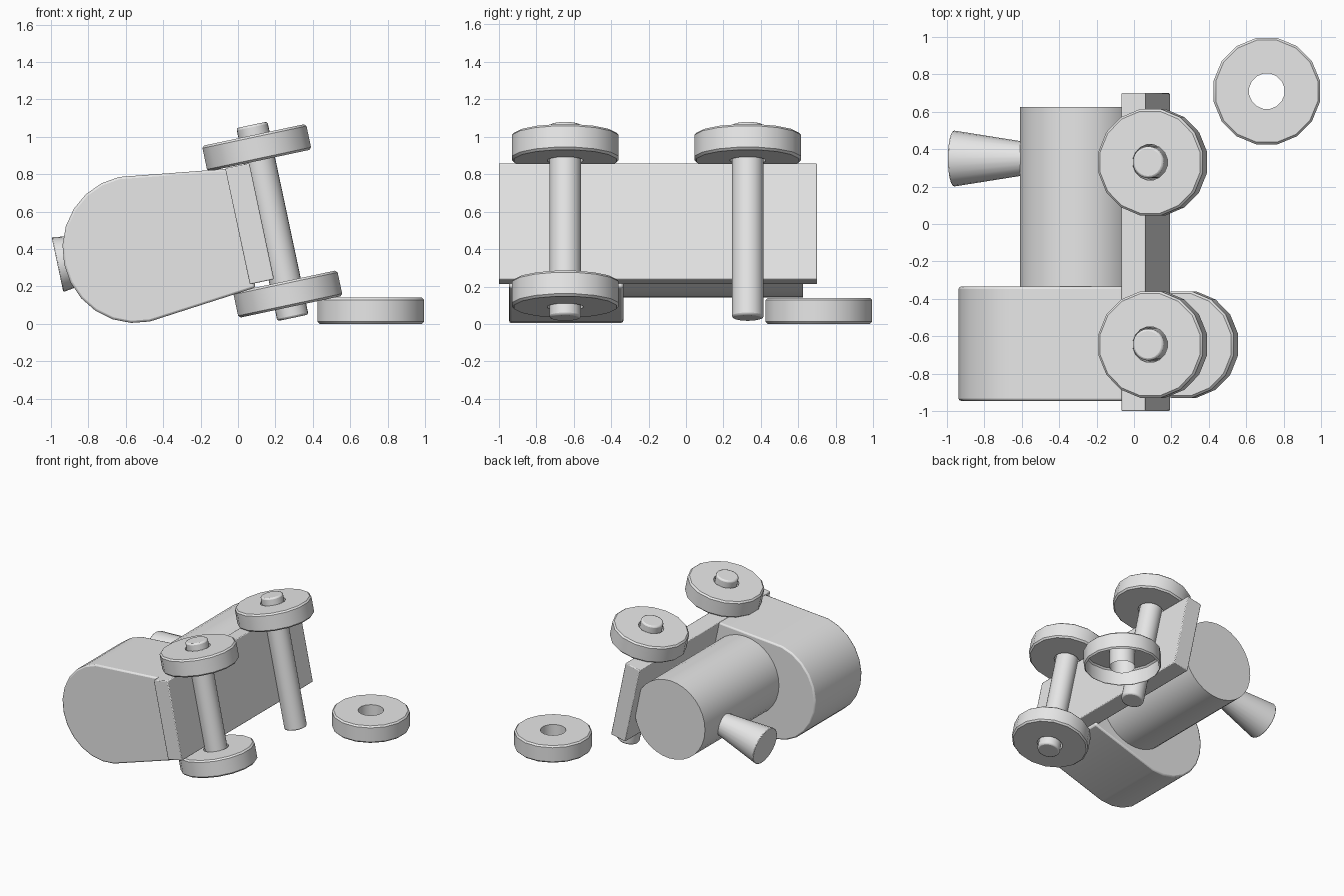
import bpy, bmesh, math
from mathutils import Matrix, Vector

cube = bpy.data.objects.get("Cube")
if cube:
    bpy.data.objects.remove(cube)

grey = bpy.data.materials.new("plain grey")
grey.use_nodes = True
grey.diffuse_color = (0.8, 0.8, 0.8, 1)
grey.node_tree.nodes["Principled BSDF"].inputs["Base Color"].default_value = (0.8, 0.8, 0.8, 1)

# The toy lies tipped on its side: local z is its own up, local x runs along the axles
TIPPED = Matrix.Translation((0.062, 0, 0.535)) @ Matrix.Rotation(math.radians(-102), 4, 'Y')


def finish(name, bm, matrix, bevel=0.0):
    bmesh.ops.recalc_face_normals(bm, faces=bm.faces)
    mesh = bpy.data.meshes.new(name)
    bm.to_mesh(mesh)
    bm.free()
    mesh.materials.append(grey)
    obj = bpy.data.objects.new(name, mesh)
    bpy.context.collection.objects.link(obj)
    obj.matrix_world = matrix
    if bevel:
        mod = obj.modifiers.new("soft edges", 'BEVEL')
        mod.width = bevel
        mod.segments = 2
        mod.limit_method = 'ANGLE'
        mod.angle_limit = math.radians(50)
    bpy.ops.object.select_all(action='DESELECT')
    obj.select_set(True)
    bpy.context.view_layer.objects.active = obj
    bpy.ops.object.shade_smooth_by_angle(angle=math.radians(35))
    return obj


def rod(name, start, end, r1, r2, sides, bevel=0.0):
    start, end = Vector(start), Vector(end)
    axis = end - start
    turn = axis.to_track_quat('Z', 'Y').to_matrix().to_4x4()
    bm = bmesh.new()
    bmesh.ops.create_cone(bm, cap_ends=True, segments=sides, radius1=r1, radius2=r2, depth=axis.length)
    return finish(name, bm, TIPPED @ Matrix.Translation((start + end) / 2) @ turn, bevel)


def wheel(name, matrix, open_below=False):
    """Ring with a chamfered rim and a round axle hole."""
    hole, rim, half, cut, sides = 0.096, 0.29, 0.07, 0.012, 16
    profile = [(hole, -half), (hole, half), (rim - cut, half),
               (rim, half - cut), (rim, cut - half), (rim - cut, -half)]
    bm = bmesh.new()
    rings = []
    for r, z in profile:
        angles = [math.tau * (i + 0.5) / sides for i in range(sides)]
        rings.append([bm.verts.new((r * math.cos(a), r * math.sin(a), z)) for a in angles])
    count = len(rings) - 1 if open_below else len(rings)
    for k in range(count):
        a, b = rings[k], rings[(k + 1) % len(rings)]
        for i in range(sides):
            j = (i + 1) % sides
            bm.faces.new((a[i], a[j], b[j], b[i]))
    return finish(name, bm, matrix)


# Chassis board
bm = bmesh.new()
bmesh.ops.create_cube(bm, size=1)
bmesh.ops.scale(bm, vec=(0.634, 1.70, 0.132), verts=bm.verts)
finish("chassis", bm, TIPPED @ Matrix.Translation((0, -0.15, 0)), 0.006)

# Boiler and funnel
rod("boiler", (0, -0.40, 0.36), (0, 0.625, 0.36), 0.32, 0.32, 32)
rod("funnel", (0, 0.35, 0.60), (0, 0.35, 1.05), 0.08, 0.15, 24, 0.006)

# Cab: flared walls under a rounded roof, drawn as one profile
outline = [(-0.335, 0.04)]
for i in range(13):
    a = math.pi * i / 12
    outline.append((-0.395 * math.cos(a), 0.63 + 0.385 * math.sin(a)))
outline.append((0.315, 0.04))
bm = bmesh.new()
end = bm.faces.new([bm.verts.new((x, -0.945, z)) for x, z in outline])
moved = bmesh.ops.extrude_face_region(bm, geom=[end], use_keep_orig=True)["geom"]
bmesh.ops.translate(bm, vec=(0, 0.61, 0), verts=[v for v in moved if isinstance(v, bmesh.types.BMVert)])
finish("cab", bm, TIPPED @ Matrix.Translation((-0.005, 0, 0)), 0.012)

# Axles and the three fitted wheels (one rear wheel has come off)
for place, y in (("front", -0.645), ("rear", 0.33)):
    rod(place + "_axle", (-0.54, y, -0.122), (0.515, y, -0.122), 0.085, 0.085, 24, 0.012)
    for side, x in (("upper", 0.39), ("lower", -0.41)):
        if (place, side) != ("rear", "lower"):
            spot = Matrix.Translation((x, y, -0.122)) @ Matrix.Rotation(math.pi / 2, 4, 'Y')
            wheel(f"{place}_{side}_wheel", TIPPED @ spot)

# Loose wheel lying on the floor, hollow underneath
wheel("loose_wheel", Matrix.Translation((0.71, 0.71, 0.07)), True)
